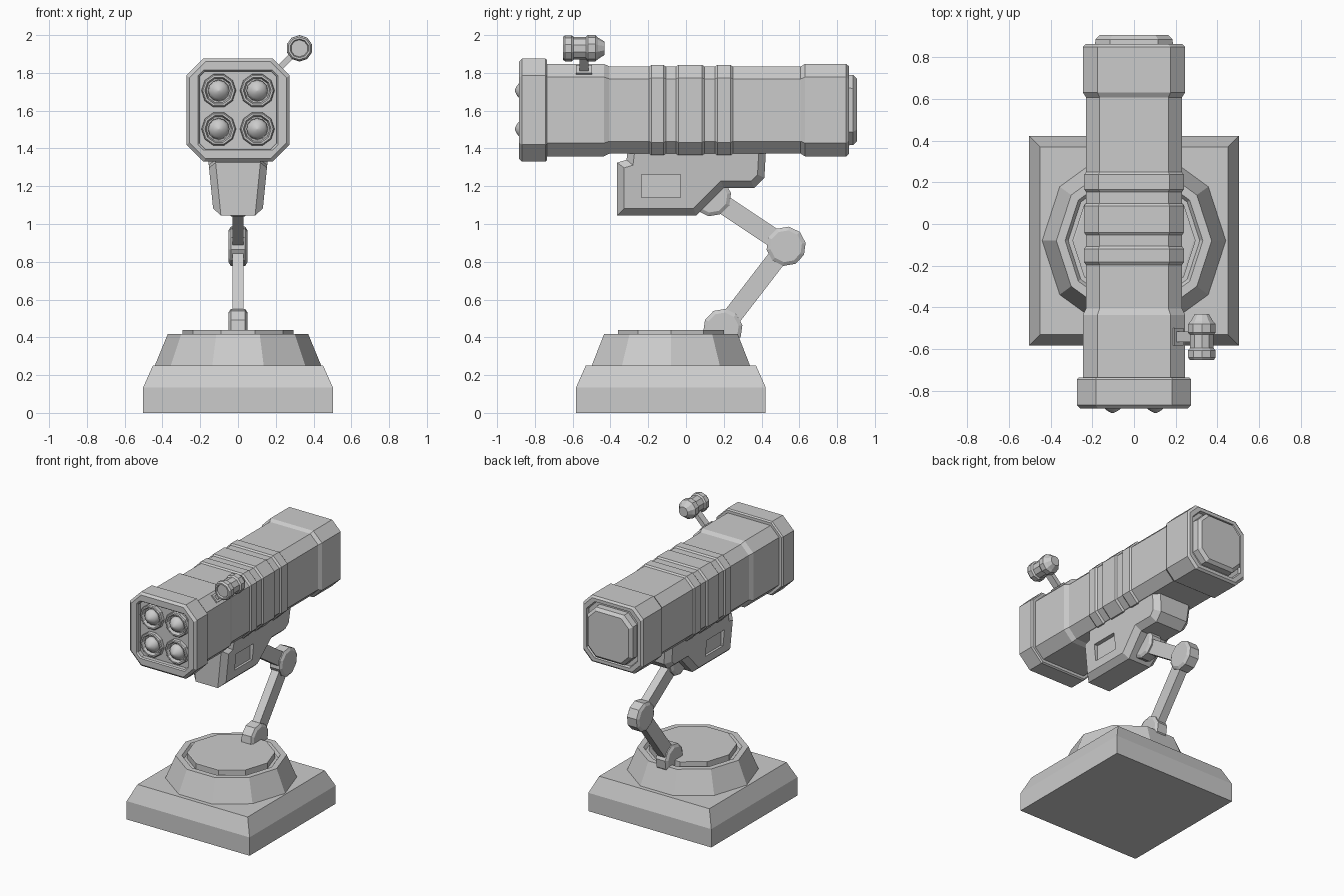
import bpy, bmesh
from math import cos, sin, pi, radians
from mathutils import Vector

if "Cube" in bpy.data.objects:
    bpy.data.objects.remove(bpy.data.objects["Cube"])


def finish(name, bm):
    bmesh.ops.remove_doubles(bm, verts=bm.verts, dist=1e-5)
    bmesh.ops.recalc_face_normals(bm, faces=bm.faces)
    me = bpy.data.meshes.new(name)
    bm.to_mesh(me)
    bm.free()
    ob = bpy.data.objects.new(name, me)
    bpy.context.collection.objects.link(ob)
    return ob


def skin(name, rings):
    """Join a list of equal point rings and cap both ends."""
    bm = bmesh.new()
    vs = [[bm.verts.new(p) for p in r] for r in rings]
    n = len(rings[0])
    for a, b in zip(vs, vs[1:]):
        for i in range(n):
            j = (i + 1) % n
            bm.faces.new((a[i], a[j], b[j], b[i]))
    bm.faces.new(vs[0])
    bm.faces.new(vs[-1])
    return finish(name, bm)


def lathe(name, prof, axis, loc=(0, 0, 0), n=10, turn=0):
    """Revolve (radius, distance) pairs round the x, y or z axis."""
    rings = []
    for r, t in prof:
        ring = []
        for i in range(n):
            a = 2 * pi * i / n + radians(turn)
            u, v = r * cos(a), r * sin(a)
            p = {'x': (t, u, v), 'y': (u, t, v), 'z': (u, v, t)}[axis]
            ring.append(Vector(p) + Vector(loc))
        rings.append(ring)
    return skin(name, rings)


def octo(name, sections, zc=1.603):
    """Loft chamfered squares given as (y, half width, corner cut)."""
    rings = []
    for y, h, c in sections:
        k = h - c
        pts = [(h, -k), (h, k), (k, h), (-k, h), (-h, k), (-h, -k), (-k, -h), (k, -h)]
        rings.append([(x, y, zc + z) for x, z in pts])
    return skin(name, rings)


def bar(name, a, b, half_x, half_t):
    """Rectangular arm between two (y, z) points."""
    a, b = Vector((0, *a)), Vector((0, *b))
    d = (b - a).normalized()
    side = Vector((0, -d.z, d.y)) * half_t
    x = Vector((half_x, 0, 0))
    return skin(name, [[p + x + side, p - x + side, p - x - side, p + x - side] for p in (a, b)])


# Square plinth and ten-sided turntable
CY = -0.08
skin("base_plinth", [[(sx * h, CY + sy * h, z) for sx, sy in ((1, 1), (-1, 1), (-1, -1), (1, -1))]
                     for h, z in ((0.502, 0), (0.502, 0.135), (0.45, 0.252))])
lathe("base_turntable", [(0.44, 0.24), (0.44, 0.252), (0.372, 0.417), (0.33, 0.417), (0.315, 0.395),
                         (0.295, 0.395), (0.295, 0.438), (0.285, 0.44)], 'z', (0, CY, 0))

# Folding arm
joints = {"lower": (0.195, 0.447), "middle": (0.53, 0.882), "upper": (0.135, 1.145)}
for key, (y, z) in joints.items():
    lathe(key + "_arm_joint", [(0.085, -0.05), (0.105, -0.038), (0.105, 0.038), (0.085, 0.05)],
          'x', (0, y, z), turn=10)
bar("lower_arm", joints["lower"], joints["middle"], 0.03, 0.05)
bar("upper_arm", joints["middle"], joints["upper"], 0.03, 0.05)

# Mounting bracket: tapered side profile with bevelled rims
prof = [(-0.365, 1.325), (-0.315, 1.34), (-0.305, 1.42), (0.425, 1.42), (0.415, 1.245),
        (0.36, 1.19), (0.2, 1.19), (0.055, 1.045), (-0.365, 1.045)]
wide = lambda z: 0.128 + 0.1 * (min(z, 1.42) - 1.045)
bracket = skin("mount_bracket", [[(s * wide(z), y, z) for y, z in prof] for s in (-1, 1)])
bm = bmesh.new()
bm.from_mesh(bracket.data)
rim = [e for e in bm.edges if e.verts[0].co.x * e.verts[1].co.x > 0]
bmesh.ops.bevel(bm, geom=rim, offset=0.038, segments=1, affect='EDGES', clamp_overlap=True)
bm.to_mesh(bracket.data)
bm.free()
# Rectangular pockets in both bracket sides
for s, side in ((-1, "left"), (1, "right")):
    cut = skin(side + "_pocket_cutter", [[(s * x, -0.235, 1.14), (s * x, -0.03, 1.14),
                                          (s * x, -0.03, 1.262), (s * x, -0.235, 1.262)] for x in (0.12, 0.3)])
    cut.hide_render = True
    cut.hide_viewport = True
    m = bracket.modifiers.new(side + "_pocket", 'BOOLEAN')
    m.operation, m.object, m.solver = 'DIFFERENCE', cut, 'EXACT'

# Main tube and its housings
octo("tube_body", [(-0.5, 0.23, 0.065), (0.7, 0.23, 0.065)])
octo("front_housing", [(-0.78, 0.245, 0.07), (-0.435, 0.245, 0.07), (-0.402, 0.229, 0.065)])
octo("front_collar", [(-0.735, 0.245, 0.075), (-0.735, 0.265, 0.085), (-0.745, 0.273, 0.09),
                      (-0.868, 0.273, 0.09), (-0.884, 0.257, 0.085), (-0.884, 0.212, 0.03),
                      (-0.875, 0.205, 0.03), (-0.845, 0.205, 0.03)])
octo("rear_housing", [(0.605, 0.229, 0.065), (0.63, 0.245, 0.07), (0.848, 0.245, 0.07),
                      (0.862, 0.232, 0.07), (0.862, 0.208, 0.065), (0.84, 0.203, 0.065)])
octo("rear_cap", [(0.83, 0.188, 0.07), (0.885, 0.185, 0.07), (0.905, 0.165, 0.062)])
for i, (a, b) in enumerate(((-0.197, -0.105), (-0.055, 0.1), (0.152, 0.25))):
    octo(f"tube_band_{i + 1}", [(a, 0.229, 0.065), (a + 0.014, 0.239, 0.068),
                                (b - 0.014, 0.239, 0.068), (b, 0.229, 0.065)])

# Four launch sockets with rounded noses
for x in (-0.102, 0.102):
    for z in (1.503, 1.706):
        lathe("launch_socket", [(0.092, -0.84), (0.09, -0.868), (0.084, -0.874), (0.074, -0.874),
                                (0.066, -0.848), (0.01, -0.848)], 'y', (x, 0, z))
        nose = lathe("launch_nose", [(0.058, -0.845), (0.053, -0.868), (0.042, -0.882), (0.024, -0.896),
                                     (0.004, -0.906)], 'y', (x, 0, z), n=12)
        for p in nose.data.polygons:
            p.use_smooth = True

# Aiming sight on a slanted stem
lathe("sight_body", [(0.045, -0.64), (0.05, -0.652), (0.06, -0.652), (0.069, -0.64), (0.069, -0.605),
                     (0.06, -0.595), (0.06, -0.53), (0.07, -0.52), (0.07, -0.48), (0.056, -0.465),
                     (0.036, -0.432)], 'y', (0.325, 0, 1.93), turn=18)
d, w = Vector((0.707, 0, 0.707)), Vector((0.707, 0, -0.707))
for name, a, b, t, l in (("sight_stem", (0.19, 1.795), (0.31, 1.915), 0.016, 0.025),
                         ("sight_foot", (0.185, 1.79), (0.216, 1.821), 0.03, 0.042)):
    skin(name, [[Vector((p[0], -0.54, p[1])) + w * u * t + Vector((0, v * l, 0))
                 for u, v in ((1, 1), (-1, 1), (-1, -1), (1, -1))] for p in (a, b)])
